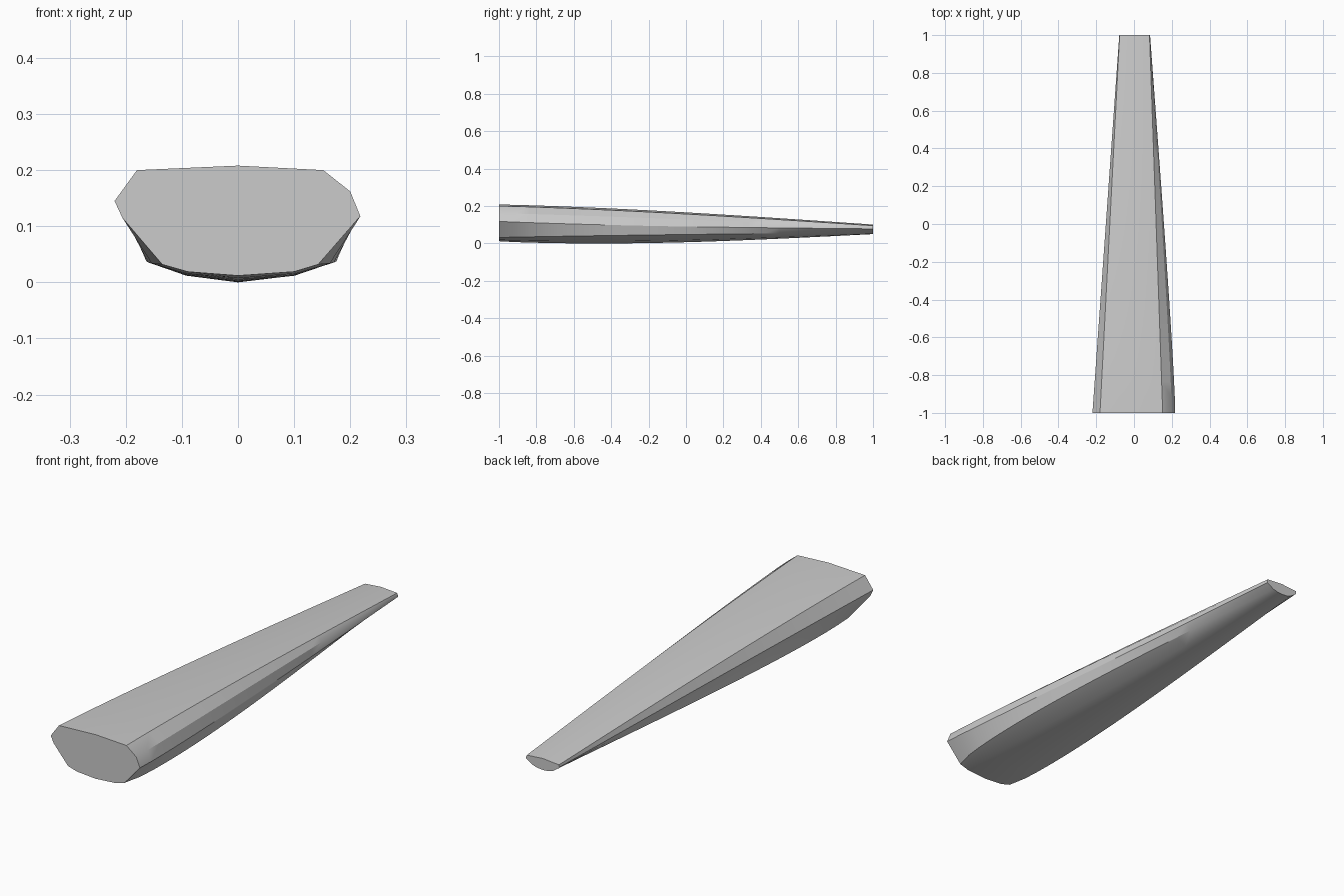
import bpy
import bmesh
import math

cube = bpy.data.objects.get("Cube")
if cube:
    bpy.data.objects.remove(cube, do_unlink=True)

grey = bpy.data.materials.new("plain grey")
grey.use_nodes = True
colour = (0.6, 0.6, 0.6, 1)
grey.diffuse_color = colour
grey.node_tree.nodes["Principled BSDF"].inputs["Base Color"].default_value = colour

# Each rail of the hull: (x, z) at the wide end, (x, z) at the tip, (x, z) swell
RAILS = [
    ((-.18, .20), (-.076, .094), (0, .010)),      # left deck edge
    ((-.22, .145), (-.078, .084), (0, .002)),     # left shoulder
    ((-.206, .115), (-.073, .077), (0, -.008)),   # left side
    ((-.135, .032), (-.045, .058), (-.05, .003)),  # left chine
    ((-.09, .019), (-.025, .052), (-.016, -.018)),
    ((0, .012), (0, .05), (0, -.025)),            # keel
    ((.10, .019), (.028, .052), (.016, -.018)),
    ((.143, .032), (.050, .058), (.055, .003)),   # right chine
    ((.218, .118), (.085, .078), (.008, -.008)),  # right side
    ((.20, .162), (.085, .087), (.006, .004)),    # right shoulder
    ((.152, .20), (.082, .095), (0, .010)),       # right deck edge
    ((0, .208), (.003, .101), (0, .012)),         # deck crown
]
STATIONS = 24


def rail_point(rail, t):
    """Point along a rail, swelling sooner sideways than vertically."""
    wide, tip, swell = rail
    bulge = (math.sin(math.pi * t ** .6), math.sin(math.pi * t ** .8))
    x, z = (a + (b - a) * t + s * k for a, b, s, k in zip(wide, tip, swell, bulge))
    return (x, 2 * t - 1, z)


# Loft the sections from the wide end to the tip, then close both ends
bm = bmesh.new()
rings = [[bm.verts.new(rail_point(r, i / STATIONS)) for r in RAILS]
         for i in range(STATIONS + 1)]
count = len(RAILS)
for near, far in zip(rings, rings[1:]):
    for i in range(count):
        j = (i + 1) % count
        bm.faces.new((near[i], near[j], far[j], far[i]))
bm.faces.new(rings[0])
bm.faces.new(rings[-1])
bmesh.ops.recalc_face_normals(bm, faces=bm.faces)

# Stand the body on the ground
lowest = min(v.co.z for v in bm.verts)
for v in bm.verts:
    v.co.z -= lowest

mesh = bpy.data.meshes.new("tapered_body")
bm.to_mesh(mesh)
bm.free()
mesh.materials.append(grey)
body = bpy.data.objects.new("tapered_body", mesh)
bpy.context.collection.objects.link(body)

# Smooth the rounded parts and keep the hard edges crisp
bpy.ops.object.select_all(action="DESELECT")
body.select_set(True)
bpy.context.view_layer.objects.active = body
bpy.ops.object.shade_smooth_by_angle(angle=math.radians(30))
